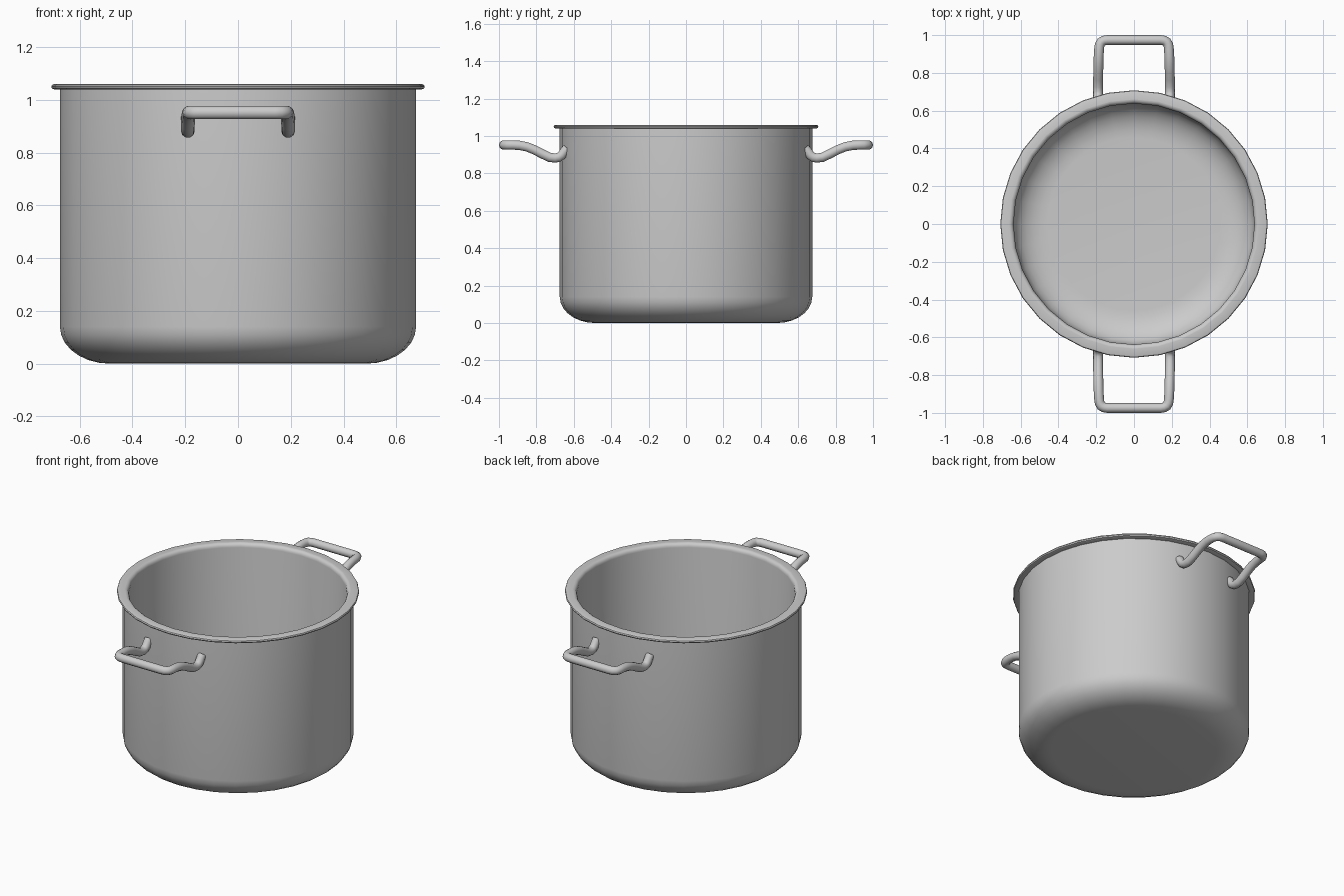
import bpy, bmesh, math

if "Cube" in bpy.data.objects:
    bpy.data.objects.remove(bpy.data.objects["Cube"])

def smooth(ob, angle=40):
    bpy.ops.object.select_all(action='DESELECT')
    ob.select_set(True)
    bpy.context.view_layer.objects.active = ob
    bpy.ops.object.shade_smooth_by_angle(angle=math.radians(angle))

def arc(cx, cz, rx, rz, a0, a1, n):
    return [(cx + rx * math.cos(math.radians(a0 + (a1 - a0) * i / n)),
             cz + rz * math.sin(math.radians(a0 + (a1 - a0) * i / n))) for i in range(n + 1)]

def lathe(name, profile, sides):
    bm = bmesh.new()
    rings = []
    for r, z in profile:
        if r == 0:
            rings.append([bm.verts.new((0, 0, z))] * sides)
        else:
            rings.append([bm.verts.new((r * math.cos(2 * math.pi * i / sides),
                                        r * math.sin(2 * math.pi * i / sides), z)) for i in range(sides)])
    for a, b in zip(rings, rings[1:]):
        for i in range(sides):
            j = (i + 1) % sides
            bm.faces.new(list(dict.fromkeys((a[i], a[j], b[j], b[i]))))
    bmesh.ops.recalc_face_normals(bm, faces=bm.faces)
    me = bpy.data.meshes.new(name)
    bm.to_mesh(me)
    bm.free()
    ob = bpy.data.objects.new(name, me)
    bpy.context.collection.objects.link(ob)
    smooth(ob)

# Pot: rounded base, straight wall, flared lip, hollow inside
profile = [(0, 0)]
profile += arc(0.485, 0.14, 0.19, 0.14, -90, 0, 7)
profile += [(0.675, 1.04)]
profile += arc(0.697, 1.05, 0.011, 0.01, -90, 90, 4)
profile += [(0.66, 1.06)]
profile += arc(0.66, 1.035, 0.022, 0.025, 90, 180, 4)
profile += arc(0.458, 0.16, 0.18, 0.13, 0, -90, 7)
profile += [(0, 0.03)]
lathe("pot_body", profile, 32)

# Handles: bent rod, one half path mirrored in x
half = [(0.19, 0.635, 0.935), (0.19, 0.65, 0.918), (0.19, 0.664, 0.898), (0.19, 0.68, 0.886),
        (0.19, 0.70, 0.882), (0.19, 0.73, 0.886), (0.19, 0.77, 0.905), (0.189, 0.81, 0.926),
        (0.188, 0.85, 0.942), (0.187, 0.89, 0.95), (0.185, 0.925, 0.952), (0.182, 0.947, 0.952),
        (0.174, 0.963, 0.952), (0.16, 0.971, 0.952), (0.14, 0.974, 0.952)]
path = half + [(-x, y, z) for x, y, z in reversed(half)]
for name, s in (("back_handle", 1), ("front_handle", -1)):
    cu = bpy.data.curves.new(name, 'CURVE')
    cu.dimensions = '3D'
    cu.bevel_depth = 0.026
    cu.bevel_resolution = 3
    cu.use_fill_caps = True
    sp = cu.splines.new('POLY')
    sp.points.add(len(path) - 1)
    for p, (x, y, z) in zip(sp.points, path):
        p.co = (x * s, y * s, z, 1)
    ob = bpy.data.objects.new(name, cu)
    bpy.context.collection.objects.link(ob)
    bpy.ops.object.select_all(action='DESELECT')
    ob.select_set(True)
    bpy.context.view_layer.objects.active = ob
    bpy.ops.object.convert(target='MESH')
    smooth(bpy.context.view_layer.objects.active, 50)
